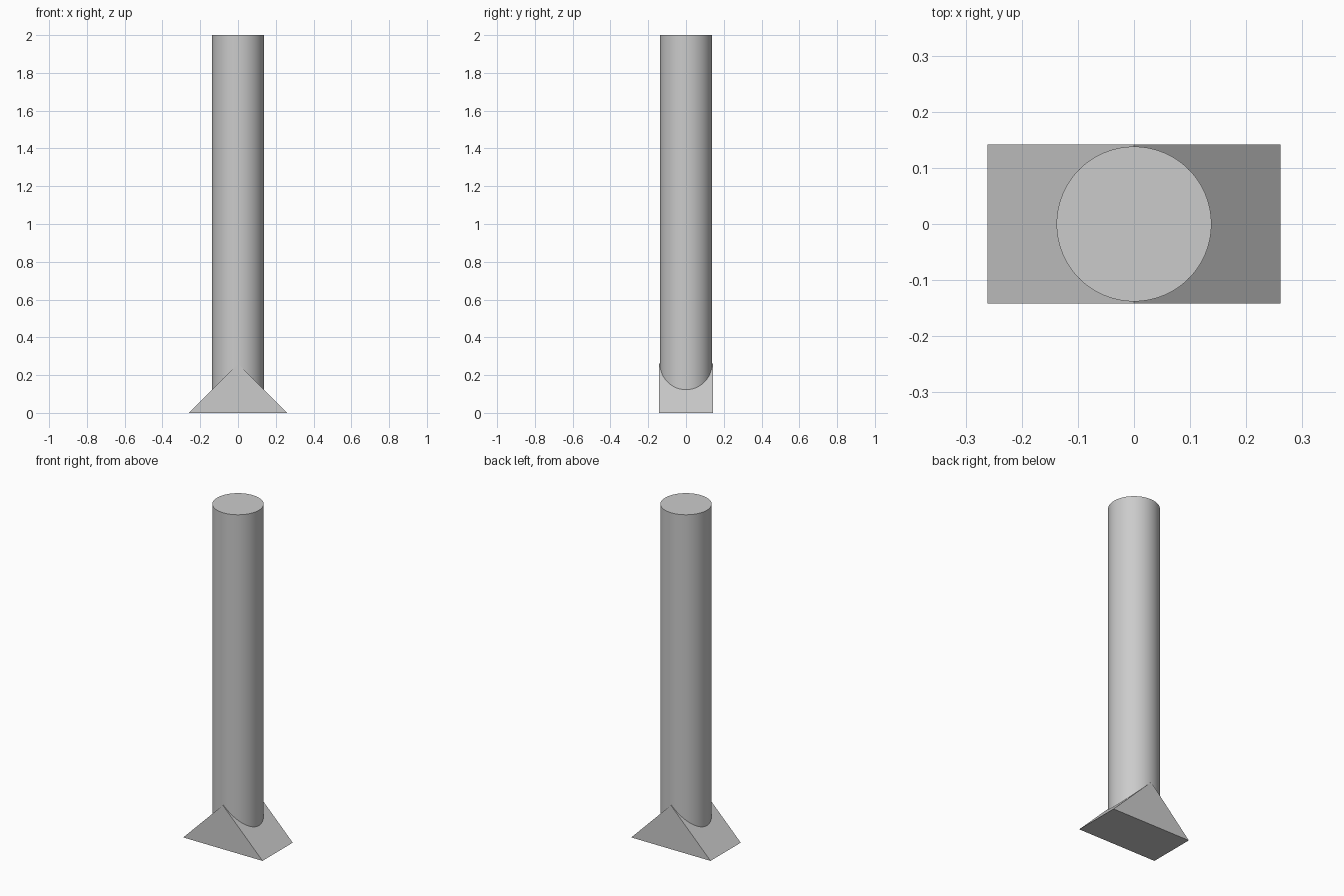
import bpy
import bmesh
import math

cube = bpy.data.objects.get("Cube")
if cube:
    bpy.data.objects.remove(cube, do_unlink=True)

HALF_WIDTH = 0.261   # the wedge has 45 degree slopes, so this is also its height
HALF_DEPTH = 0.142
RADIUS = 0.138
TOP = 2.0
POST_START = 0.11    # seated just inside the wedge

grey = bpy.data.materials.new("plain_grey")
grey.use_nodes = True
colour = (0.6, 0.6, 0.6, 1)
grey.diffuse_color = colour
grey.node_tree.nodes["Principled BSDF"].inputs["Base Color"].default_value = colour

# Wedge base: triangular profile extruded from front to back
bm = bmesh.new()
profile = [(-HALF_WIDTH, 0), (HALF_WIDTH, 0), (0, HALF_WIDTH)]
front = bm.faces.new([bm.verts.new((x, -HALF_DEPTH, z)) for x, z in profile])
extruded = bmesh.ops.extrude_face_region(bm, geom=[front], use_keep_orig=True)
back_verts = [v for v in extruded["geom"] if isinstance(v, bmesh.types.BMVert)]
bmesh.ops.translate(bm, verts=back_verts, vec=(0, 2 * HALF_DEPTH, 0))
bmesh.ops.recalc_face_normals(bm, faces=bm.faces)
mesh = bpy.data.meshes.new("wedge_base")
bm.to_mesh(mesh)
bm.free()
mesh.materials.append(grey)
wedge = bpy.data.objects.new("wedge_base", mesh)
bpy.context.collection.objects.link(wedge)

# Round post rising from the wedge
bpy.ops.mesh.primitive_cylinder_add(
    vertices=96, radius=RADIUS, depth=TOP - POST_START,
    location=(0, 0, (TOP + POST_START) / 2))
post = bpy.context.object
post.name = "round_post"
post.data.materials.append(grey)
bpy.ops.object.shade_smooth_by_angle(angle=math.radians(30))
